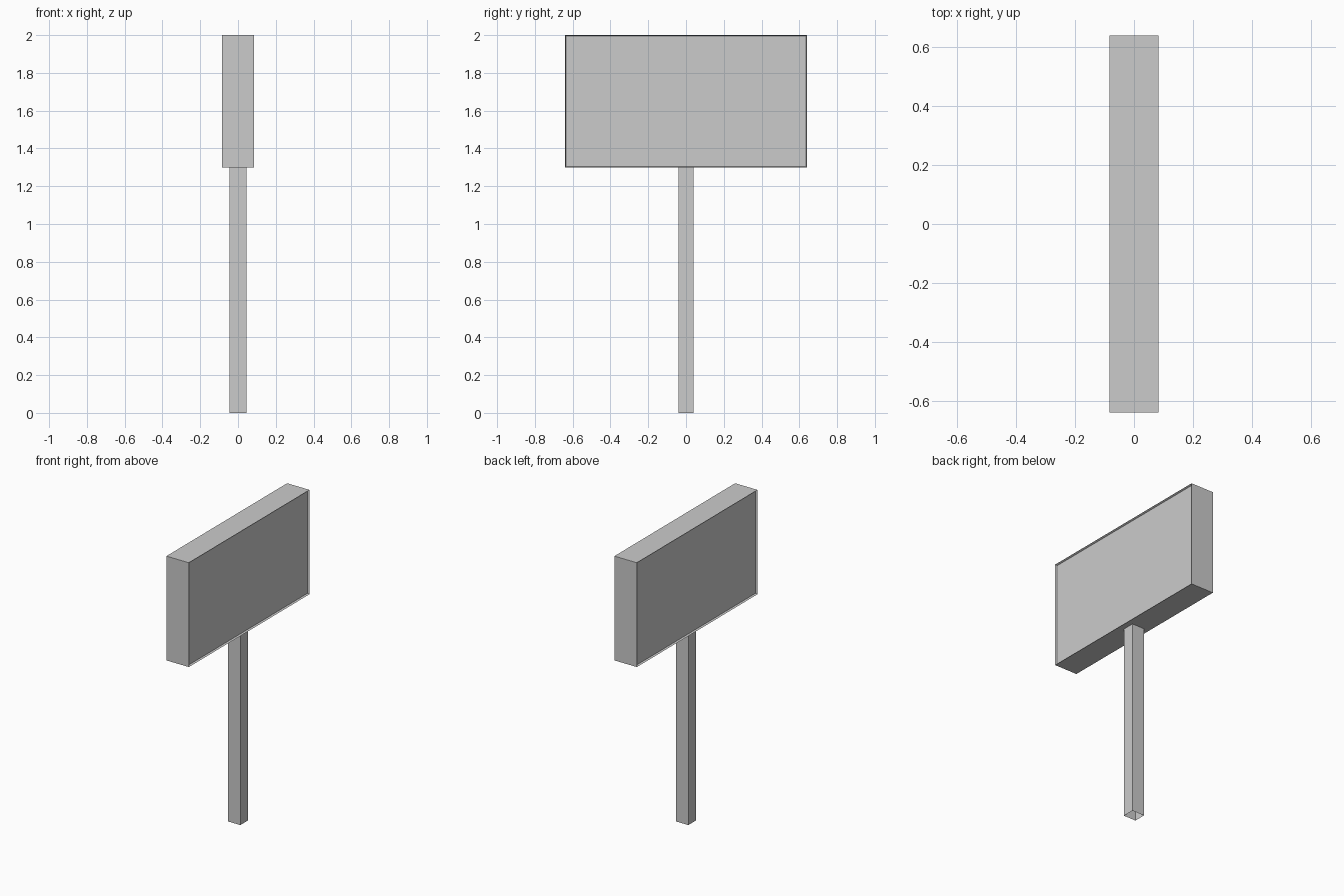
import bpy, bmesh

cube = bpy.data.objects.get("Cube")
if cube:
    bpy.data.objects.remove(cube, do_unlink=True)

# One plain grey for the whole sign
grey = bpy.data.materials.new("plain grey")
grey.use_nodes = True
colour = (0.6, 0.6, 0.6, 1)
grey.diffuse_color = colour
grey.node_tree.nodes["Principled BSDF"].inputs["Base Color"].default_value = colour


def box(name, size, bottom, edit):
    """Flat-shaded box centred on x and y, with its faces changed by edit."""
    bm = bmesh.new()
    bmesh.ops.create_cube(bm, size=1)
    for v in bm.verts:
        v.co.x *= size[0]
        v.co.y *= size[1]
        v.co.z = (v.co.z + 0.5) * size[2] + bottom
    bm.normal_update()
    edit(bm)
    mesh = bpy.data.meshes.new(name)
    bm.to_mesh(mesh)
    bm.free()
    mesh.materials.append(grey)
    obj = bpy.data.objects.new(name, mesh)
    bpy.context.collection.objects.link(obj)
    return obj


def recess_sides(bm):
    """Sink a display panel behind a thin rim on both broad sides."""
    for face in [f for f in bm.faces if abs(f.normal.x) > 0.9]:
        direction = face.normal.copy()
        bmesh.ops.inset_region(bm, faces=[face], thickness=0.007)
        for v in face.verts:
            v.co -= direction * 0.012


def open_ends(bm):
    """Leave the post as a hollow tube."""
    ends = [f for f in bm.faces if abs(f.normal.z) > 0.9]
    bmesh.ops.delete(bm, geom=ends, context='FACES_ONLY')


# Sign box and its post
box("sign_box", (0.167, 1.28, 0.7), 1.3, recess_sides)
box("post", (0.09, 0.08, 1.3), 0, open_ends)
